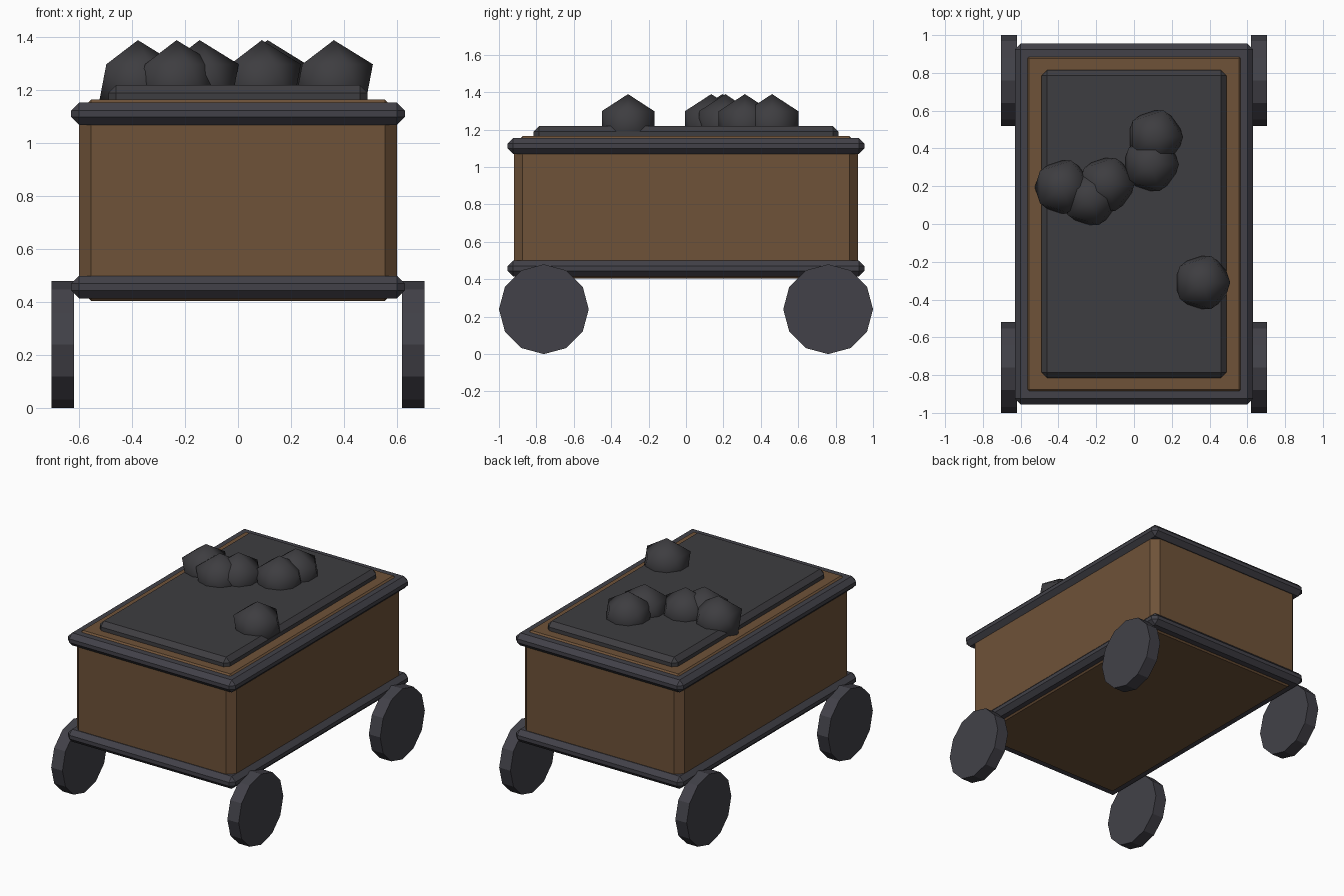
import bpy, bmesh
from math import pi
from mathutils import Matrix

cube = bpy.data.objects.get("Cube")
if cube:
    bpy.data.objects.remove(cube, do_unlink=True)


def material(name, rgb):
    m = bpy.data.materials.new(name)
    m.use_nodes = True
    m.diffuse_color = (*rgb, 1)
    m.node_tree.nodes["Principled BSDF"].inputs["Base Color"].default_value = (*rgb, 1)
    return m


wood = material("brown wood", (0.156, 0.084, 0.040))
iron = material("dark iron", (0.054, 0.053, 0.065))
coal = material("coal", (0.048, 0.047, 0.052))


def finish(name, bm, mat, smooth=False):
    mesh = bpy.data.meshes.new(name)
    bm.to_mesh(mesh)
    bm.free()
    for f in mesh.polygons:
        f.use_smooth = smooth
    mesh.materials.append(mat)
    ob = bpy.data.objects.new(name, mesh)
    bpy.context.collection.objects.link(ob)
    return ob


def chamfered_box(name, half_x, half_y, z0, z1, bevel, mat):
    bm = bmesh.new()
    size = Matrix.Diagonal((2 * half_x, 2 * half_y, z1 - z0, 1))
    bmesh.ops.create_cube(bm, size=1, matrix=Matrix.Translation((0, 0, (z0 + z1) / 2)) @ size)
    bmesh.ops.bevel(bm, geom=bm.edges[:], offset=bevel, segments=1,
                    affect='EDGES', clamp_overlap=True)
    return finish(name, bm, mat)


# Wooden body with an iron band at top and bottom, and the coal bed
chamfered_box("body", 0.60, 0.92, 0.405, 1.165, 0.045, wood)
chamfered_box("lower_band", 0.63, 0.955, 0.415, 0.50, 0.03, iron)
chamfered_box("upper_band", 0.63, 0.955, 1.07, 1.155, 0.03, iron)
chamfered_box("coal_bed", 0.49, 0.815, 1.12, 1.22, 0.03, coal)

# Four solid wheels
for y, end in ((-0.76, "front"), (0.76, "back")):
    for side, label in ((1, "left"), (-1, "right")):
        bm = bmesh.new()
        bmesh.ops.create_cone(
            bm, cap_ends=True, segments=12, radius1=0.24, radius2=0.24, depth=0.085,
            matrix=Matrix.Translation((side * 0.6625, y, 0.24)) @ Matrix.Rotation(pi / 2, 4, 'Y'))
        finish(f"{end}_{label}_wheel", bm, iron)

# Loose lumps of coal
lumps = [(-0.378, 0.195), (-0.232, 0.135), (-0.145, 0.21),
         (0.09, 0.315), (0.112, 0.46), (0.362, -0.31)]
for i, (x, y) in enumerate(lumps, 1):
    bm = bmesh.new()
    bmesh.ops.create_icosphere(bm, subdivisions=1, radius=0.165,
                               matrix=Matrix.Translation((x, y, 1.225)))
    finish(f"coal_lump_{i}", bm, coal, smooth=True)
